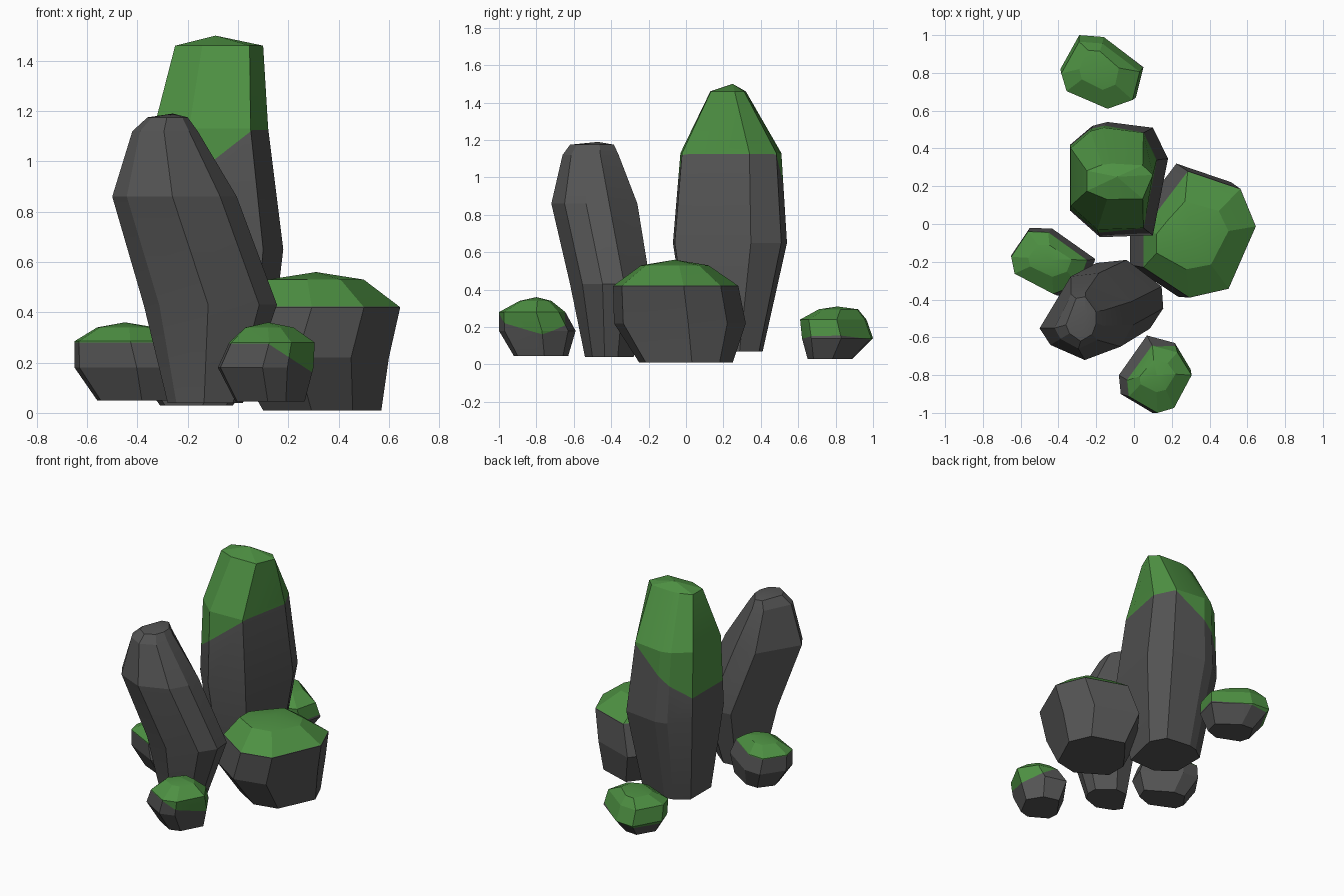
import bpy, bmesh, math
from mathutils import Vector

if "Cube" in bpy.data.objects:
    bpy.data.objects.remove(bpy.data.objects["Cube"])


def material(name, rgb):
    m = bpy.data.materials.new(name)
    m.diffuse_color = (*rgb, 1)
    m.use_nodes = True
    m.node_tree.nodes["Principled BSDF"].inputs["Base Color"].default_value = m.diffuse_color
    return m


STONE = material("dark grey stone", (0.09, 0.09, 0.09))
MOSS = material("green moss", (0.075, 0.28, 0.055))


def rock(name, outline, levels, apex, moss=()):
    """Loft a plan outline through levels (z, x0, x1, y0, y1), closed by an apex.
    moss: planes (height at x=0, slope along x); faces above any of them are green."""
    xs, ys = [p[0] for p in outline], [p[1] for p in outline]
    unit = [((x - min(xs)) / (max(xs) - min(xs)), (y - min(ys)) / (max(ys) - min(ys)))
            for x, y in outline]
    bm = bmesh.new()
    rings = [[bm.verts.new((x0 + u * (x1 - x0), y0 + v * (y1 - y0), z)) for u, v in unit]
             for z, x0, x1, y0, y1 in levels]
    n = len(unit)
    bm.faces.new(rings[0])
    for a, b in zip(rings, rings[1:]):
        for i in range(n):
            j = (i + 1) % n
            bm.faces.new((a[i], a[j], b[j], b[i]))
    tip = bm.verts.new(apex)
    for i in range(n):
        bm.faces.new((rings[-1][i], rings[-1][(i + 1) % n], tip))
    # moss line cut into the stone
    for h, s in moss:
        bmesh.ops.bisect_plane(bm, geom=bm.verts[:] + bm.edges[:] + bm.faces[:], dist=1e-4,
                               plane_co=Vector((0, 0, h)), plane_no=Vector((-s, 0, 1)).normalized())
    for f in bm.faces:
        c = f.calc_center_median()
        f.material_index = int(any(c.z > h + s * c.x for h, s in moss))
    bmesh.ops.recalc_face_normals(bm, faces=bm.faces[:])
    me = bpy.data.meshes.new(name)
    bm.to_mesh(me)
    bm.free()
    me.materials.append(STONE)
    me.materials.append(MOSS)
    ob = bpy.data.objects.new(name, me)
    bpy.context.collection.objects.link(ob)
    bpy.ops.object.select_all(action='DESELECT')
    ob.select_set(True)
    bpy.context.view_layer.objects.active = ob
    bpy.ops.object.shade_smooth_by_angle(angle=math.radians(15))


# tall upright stone with a ridge top
rock("tall_stone",
     [(-.34, .08), (-.18, -.06), (.10, -.05), (.18, .35), (.10, .51), (-.14, .54), (-.22, .52), (-.34, .42)],
     [(.07, -.27, .11, .02, .41), (.65, -.34, .18, -.07, .54),
      (1.13, -.335, .12, -.03, .51), (1.46, -.25, .10, .13, .32)],
     (-.09, .25, 1.50), [(1.125, 0), (1.08, .78)])

# bare stone leaning to the left
rock("leaning_stone",
     [(-.50, -.52), (-.43, -.62), (-.21, -.71), (.02, -.63), (.10, -.50), (.09, -.36), (-.12, -.19), (-.30, -.21)],
     [(.04, -.28, .02, -.54, -.28), (.43, -.375, .155, -.62, -.19),
      (.86, -.50, -.005, -.72, -.26), (1.12, -.42, -.16, -.66, -.36), (1.175, -.36, -.20, -.62, -.385)],
     (-.26, -.47, 1.19))

# broad boulder on the right
rock("right_boulder",
     [(-.02, -.22), (.25, -.39), (.48, -.34), (.64, .01), (.55, .22), (.24, .32), (.08, .12), (-.02, -.02)],
     [(.01, .10, .57, -.25, .25), (.22, -.02, .60, -.385, .32),
      (.42, .05, .645, -.39, .28), (.53, .12, .50, -.24, .12)],
     (.31, -.06, .56), [(.422, 0)])

# small boulder on the left
rock("left_small_boulder",
     [(-.65, -.17), (-.63, -.27), (-.40, -.39), (-.25, -.33), (-.20, -.19), (-.43, -.025), (-.55, -.02)],
     [(.05, -.56, -.24, -.31, -.08), (.18, -.65, -.205, -.38, -.02),
      (.285, -.65, -.25, -.37, -.04), (.34, -.56, -.33, -.28, -.11)],
     (-.45, -.19, .36), [(.28, 0)])

# small boulder at the front
rock("front_small_boulder",
     [(-.08, -.80), (-.07, -.90), (.10, -1.0), (.20, -.97), (.305, -.77), (.22, -.63), (.07, -.59)],
     [(.045, -.01, .265, -.92, -.63), (.18, -.08, .30, -1.0, -.59),
      (.28, -.035, .305, -1.0, -.645), (.34, .03, .22, -.89, -.72)],
     (.12, -.80, .36), [(.275, 0), (.353, -.65)])

# small boulder at the back
rock("back_small_boulder",
     [(-.39, .82), (-.36, .72), (-.13, .62), (.01, .67), (.05, .83), (-.16, .99), (-.29, 1.0)],
     [(.03, -.31, -.02, .65, .89), (.14, -.39, .05, .62, 1.0),
      (.24, -.385, .03, .61, .965), (.295, -.29, -.08, .71, .92)],
     (-.18, .81, .31), [(.15, .1)])
